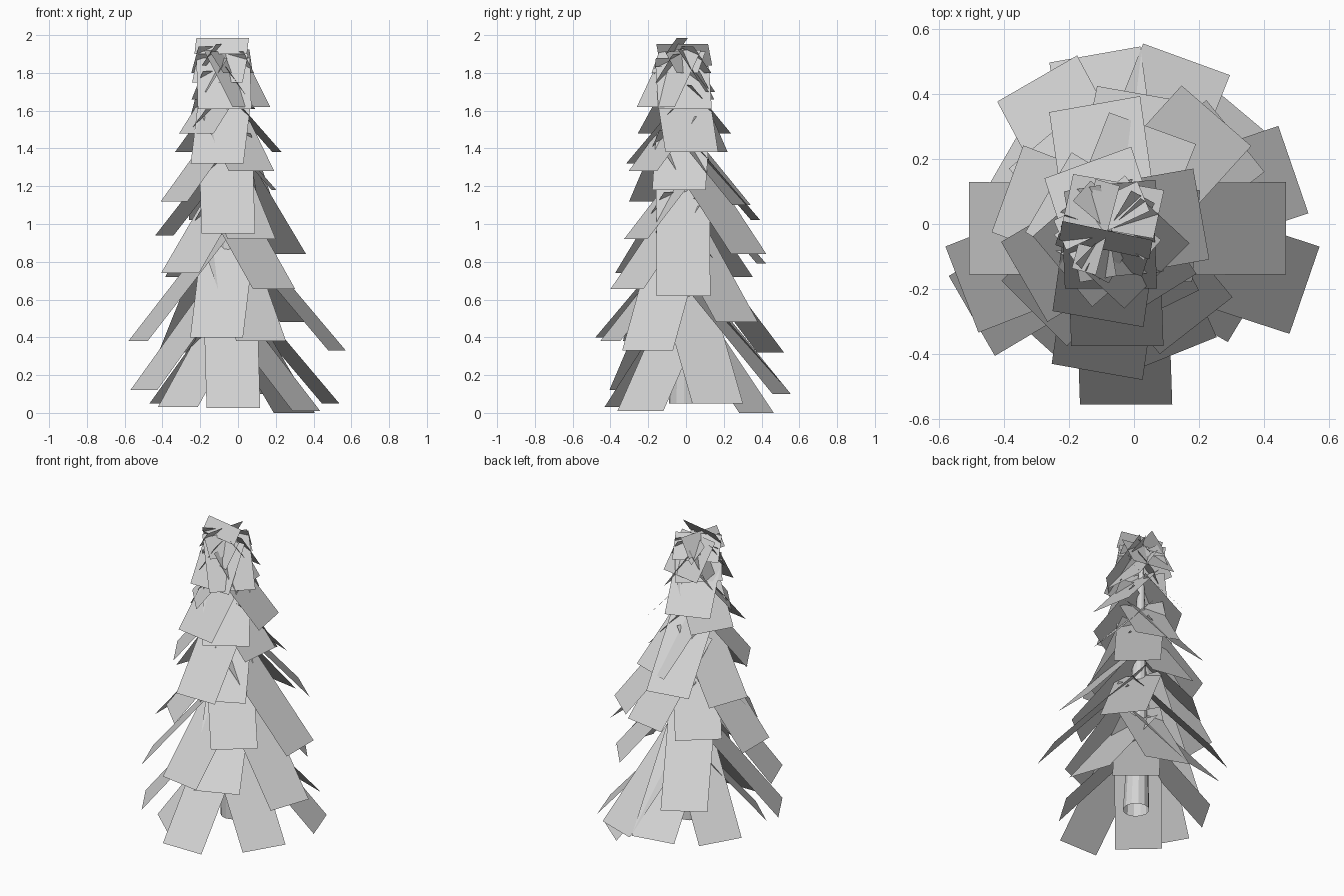
import bpy
import bmesh
from math import radians, cos, sin
from mathutils import Vector

default_cube = bpy.data.objects.get("Cube")
if default_cube:
    bpy.data.objects.remove(default_cube, do_unlink=True)

# One plain grey for the whole tree
GREY = (0.65, 0.65, 0.65, 1.0)
grey = bpy.data.materials.new("plain grey")
grey.use_nodes = True
grey.diffuse_color = GREY
grey.node_tree.nodes["Principled BSDF"].inputs["Base Color"].default_value = GREY

TRUNK_BASE = Vector((-0.025, -0.01, 0.05))
TRUNK_TOP = Vector((-0.08, -0.02, 1.93))
HALF_WIDTH = 0.142
SLOPE = 1.16


def trunk_axis(height):
    """Point on the slightly leaning trunk axis at a given height."""
    span = TRUNK_TOP.z - TRUNK_BASE.z
    return TRUNK_BASE.lerp(TRUNK_TOP, (height - TRUNK_BASE.z) / span)


def finish(name, bm):
    """Turn a bmesh into a named grey object."""
    mesh = bpy.data.meshes.new(name)
    bm.to_mesh(mesh)
    bm.free()
    mesh.materials.append(grey)
    obj = bpy.data.objects.new(name, mesh)
    bpy.context.collection.objects.link(obj)


def add_branch(bm, angle, reach, tip_height, slope):
    """Flat rectangular branch card hanging outward and down from the trunk."""
    direction = Vector((cos(radians(angle)), sin(radians(angle)), 0))
    side = Vector((-direction.y, direction.x, 0)) * HALF_WIDTH
    root = trunk_axis(tip_height + reach * slope)
    tip = trunk_axis(tip_height) + direction * reach
    corners = (root - side, tip - side, tip + side, root + side)
    bm.faces.new([bm.verts.new(corner) for corner in corners])


def add_tier(name, branches, slope=SLOPE):
    """One ring of branches, each given as angle, reach and tip height."""
    bm = bmesh.new()
    for angle, reach, tip_height in branches:
        add_branch(bm, angle, reach, tip_height, slope)
    finish(name, bm)


# Tapered, leaning trunk, open at the ends
bm = bmesh.new()
for centre, radius in ((TRUNK_BASE, 0.08), (TRUNK_TOP, 0.01)):
    ring = bmesh.ops.create_circle(bm, segments=12, radius=radius)["verts"]
    bmesh.ops.translate(bm, verts=ring, vec=centre)
bmesh.ops.bridge_loops(bm, edges=bm.edges[:])
bmesh.ops.recalc_face_normals(bm, faces=bm.faces)
finish("trunk", bm)

# Branch tiers from the ground up
add_tier("ground_branches", [
    (270, .545, .025), (329, .45, .01), (19, .545, .05), (50, .5, 0),
    (70, .55, .1), (100, .54, .11), (150, .43, .05), (210, .545, .12),
    (228, .44, .03),
])
add_tier("low_branches", [
    (260, .45, .4), (292, .42, .38), (341, .59, .33), (39, .45, .48),
    (120, .53, .32), (201, .53, .38),
])
add_tier("middle_branches", [
    (0, .51, .62), (308, .38, .655), (49, .46, .84), (80, .42, .79),
    (130, .36, .72), (180, .465, .64), (225, .37, .74),
])
add_tier("upper_middle_branches", [
    (270, .36, .95), (296, .28, .92), (100, .39, 1.02), (70, .33, 1.1),
    (160, .36, .94), (210, .325, 1.12), (355, .25, 1.18),
])
add_tier("upper_branches", [
    (260, .28, 1.32), (302, .25, 1.28), (10, .275, 1.38), (110, .22, 1.48),
    (150, .23, 1.38), (220, .2, 1.48),
])
add_tier("crown_branches", [
    (270, .18, 1.61), (315, .2, 1.62), (5, .15, 1.61), (80, .15, 1.7),
    (130, .1, 1.66), (190, .12, 1.7), (250, .1, 1.75),
], slope=1.5)

# Short, steep branches closing the tip
add_tier("tip_branches", [
    (258, .06, 1.9), (330, .08, 1.8), (50, .08, 1.8), (115, .1, 1.8),
    (165, .08, 1.84),
], slope=1.4)
